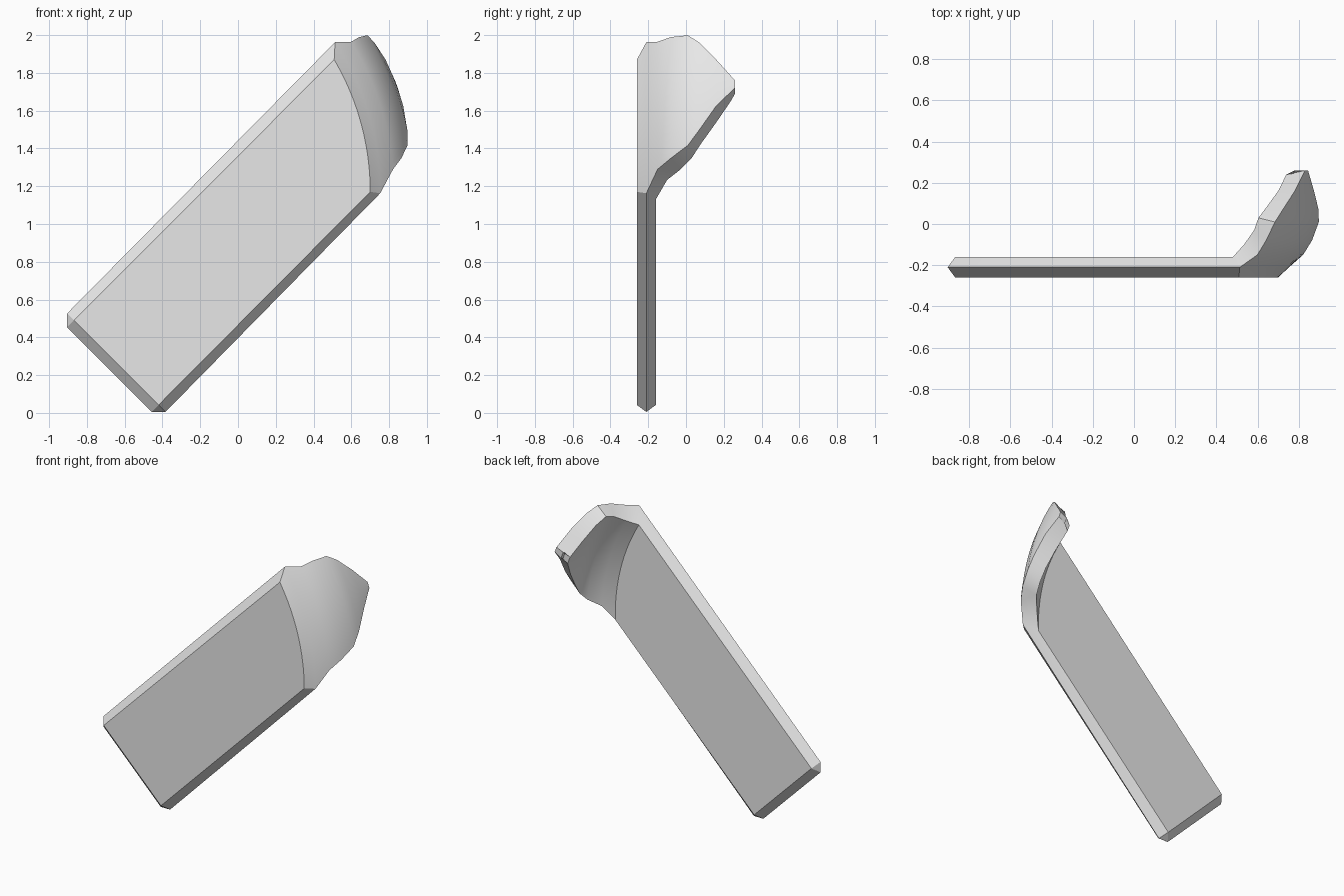
import bpy
import bmesh
from math import sin, cos, sqrt

old = bpy.data.objects.get("Cube")
if old:
    bpy.data.objects.remove(old, do_unlink=True)

# Curled end: each row is an arc about one axis parallel to y
# (depth, radius, lower edge angle, upper edge angle)
OUTER = [
    (-.26, 1.38, 0, .532),
    (-.21, 1.433, -.005, .586),
    (-.15, 1.506, .08, .556),
    (-.08, 1.555, .115, .555),
    (.01, 1.597, .155, .546),
    (.07, 1.61, .205, .513),
    (.16, 1.62, .285, .447),
    (.26, 1.622, .347, .372),
]
INNER = [
    (-.16, 1.345, -.03, .53),
    (-.10, 1.41, .045, .533),
    (-.03, 1.475, .08, .542),
    (.03, 1.502, .12, .545),
    (.085, 1.511, .175, .50),
    (.16, 1.515, .245, .425),
    (.24, 1.517, .325, .36),
]
TIP_STEP = [(.26, 1.565, .34, .37), (.24, 1.56, .335, .367)]
AXIS_X, AXIS_Z = -.68, 1.17
SEGMENTS = 24

# Slab limits along its length (u) and width (v), and its chamfer
FRONT, MIDDLE, BACK = -.26, -.21, -.16
START, LOW, HIGH, CHAMFER = -.32, .275, 1.012, .052

bm = bmesh.new()


def arc_row(y, radius, low, high):
    """Row of vertices from the lower to the upper edge."""
    row = []
    for i in range(SEGMENTS + 1):
        a = low + (high - low) * i / SEGMENTS
        row.append(bm.verts.new((AXIS_X + radius * cos(a), y,
                                 AXIS_Z + radius * sin(a))))
    return row


def slab_vert(u, v, y):
    """Vertex placed in the slab's own diagonal frame."""
    return bm.verts.new(((u - v) / sqrt(2), y, (u + v) / sqrt(2)))


def bridge(rows):
    """Join neighbouring rows with quads."""
    for a, b in zip(rows, rows[1:]):
        for i in range(len(a) - 1):
            bm.faces.new((a[i], a[i + 1], b[i + 1], b[i]))


# Curl: outer skin, inner skin and stepped tip
outer = [arc_row(*s) for s in OUTER]
inner = [arc_row(*s) for s in INNER]
step = [arc_row(*s) for s in TIP_STEP]
bridge(outer)
bridge(inner)
bridge([outer[-1], step[0], step[1], inner[-1]])

# Curl side edges, each with its small tip closure
for end in (0, -1):
    bridge([[r[end] for r in outer[1:]], [r[end] for r in inner]])
    bm.faces.new([r[end] for r in (outer[-1], step[0], step[1], inner[-1])])

# Slab: flat faces and a ridge running round the middle of the edge
inset = START + CHAMFER
lo, hi = LOW + CHAMFER, HIGH - CHAMFER
ridge = [slab_vert(u, v, MIDDLE) for u, v in
         ((inset, LOW), (START, lo), (START, hi), (inset, HIGH))]
for y, row in ((FRONT, outer[0]), (BACK, inner[0])):
    c_low, c_high = slab_vert(inset, lo, y), slab_vert(inset, hi, y)
    bm.faces.new([c_high, c_low] + row)
    bm.faces.new((c_low, c_high, ridge[2], ridge[1]))
    bm.faces.new((c_low, ridge[0], ridge[1]))
    bm.faces.new((c_high, ridge[2], ridge[3]))
    bm.faces.new((c_low, row[0], outer[1][0], ridge[0]))
    bm.faces.new((c_high, row[-1], outer[1][-1], ridge[3]))

bmesh.ops.recalc_face_normals(bm, faces=bm.faces)
mesh = bpy.data.meshes.new("curled_plate")
bm.to_mesh(mesh)
bm.free()
plate = bpy.data.objects.new("curled_plate", mesh)
bpy.context.collection.objects.link(plate)

# Plain grey finish
grey = bpy.data.materials.new("light_grey")
grey.use_nodes = True
colour = (.8, .8, .8, 1)
grey.diffuse_color = colour
grey.node_tree.nodes["Principled BSDF"].inputs["Base Color"].default_value = colour
mesh.materials.append(grey)

# Smooth curl with crisp edges
bpy.ops.object.select_all(action='DESELECT')
plate.select_set(True)
bpy.context.view_layer.objects.active = plate
bpy.ops.object.shade_smooth_by_angle(angle=.5)
